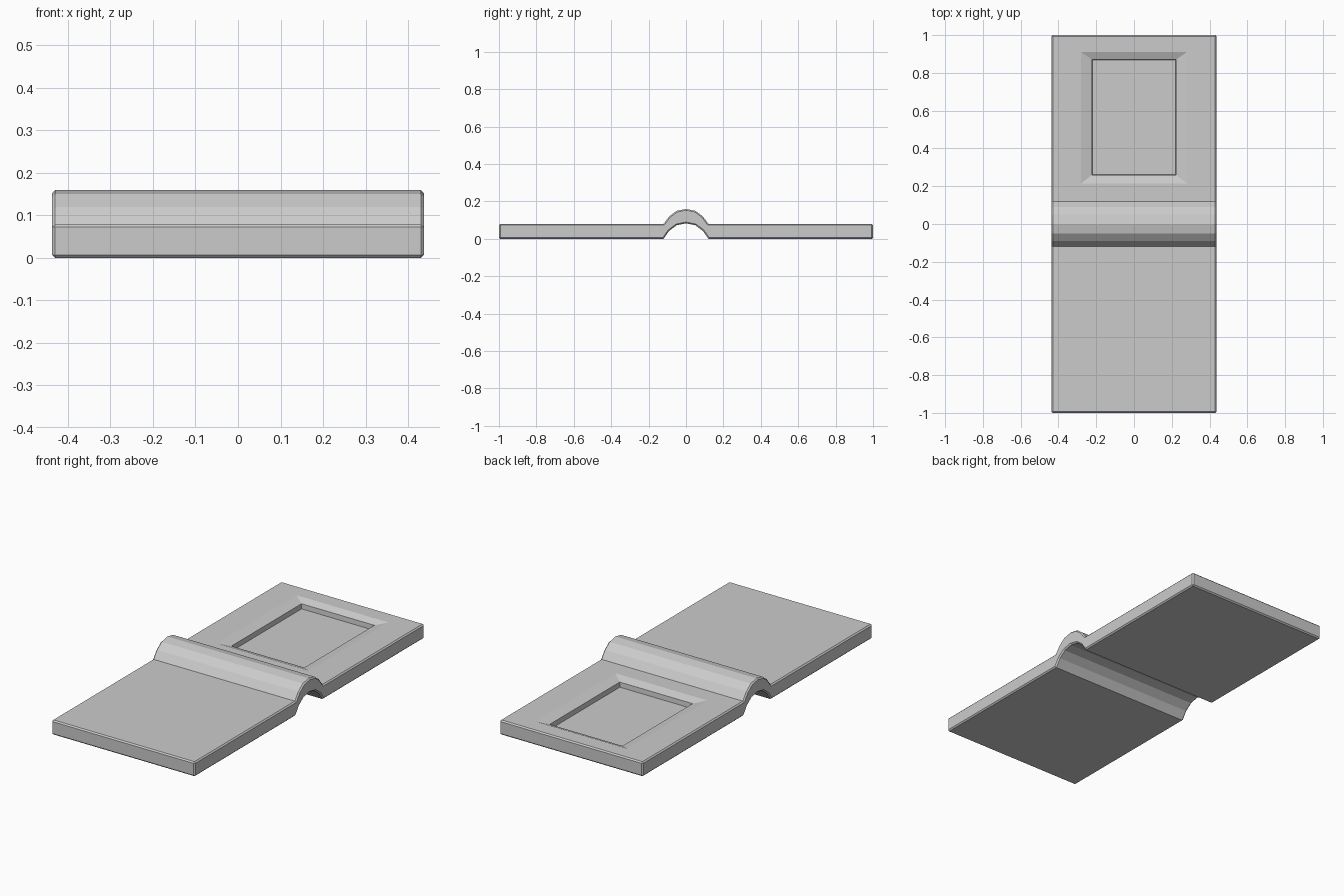
import bpy, bmesh

if "Cube" in bpy.data.objects:
    bpy.data.objects.remove(bpy.data.objects["Cube"])

W = 0.437   # half width
T = 0.08    # plate thickness
BEV = 0.007

# Side profile: two plates joined by a raised arch
arch = [(0.12, 0.0), (0.09, 0.043), (0.05, 0.073), (0.0, 0.083)]
half = arch[:-1]
curve = [(-y, z) for y, z in half] + [arch[-1]] + half[::-1]
bottom = [(-1.0, 0.0)] + curve + [(1.0, 0.0)]
top = [(-1.0, T)] + [(y, z + T - 0.003 * (z > 0)) for y, z in curve] + [(1.0, T)]
profile = bottom + top[::-1]

bm = bmesh.new()
face = bm.faces.new([bm.verts.new((-W, y, z)) for y, z in profile])
res = bmesh.ops.extrude_face_region(bm, geom=[face])
moved = [v for v in res["geom"] if isinstance(v, bmesh.types.BMVert)]
bmesh.ops.translate(bm, verts=moved, vec=(2 * W, 0, 0))
bmesh.ops.recalc_face_normals(bm, faces=bm.faces[:])

# Chamfer the outer rim: side outlines and both ends
rim = []
for e in bm.edges:
    a, b = e.verts
    on_side = abs(a.co.x - b.co.x) < 1e-5
    on_end = abs(a.co.y) > 0.99 and abs(b.co.y) > 0.99
    if on_side or on_end:
        rim.append(e)
bmesh.ops.bevel(bm, geom=rim, offset=BEV, segments=1, affect='EDGES', clamp_overlap=True)
bm.normal_update()

# Recessed panel on the rear plate: shallow slope, steep wall, floor
panel = max((f for f in bm.faces if f.normal.z > 0.99 and f.calc_center_median().y > 0.3),
            key=lambda f: f.calc_area())


def inset_to(f, x, y0, y1, z):
    mid = f.calc_center_median()
    bmesh.ops.inset_individual(bm, faces=[f], thickness=0.005)
    for v in f.verts:
        v.co = (x if v.co.x > mid.x else -x, y1 if v.co.y > mid.y else y0, z)


inset_to(panel, 0.28, 0.215, 0.91, T)
inset_to(panel, 0.222, 0.26, 0.87, T - 0.016)
inset_to(panel, 0.22, 0.262, 0.868, T - 0.043)

mesh = bpy.data.meshes.new("arched_plate")
bm.to_mesh(mesh)
bm.free()
obj = bpy.data.objects.new("arched_plate", mesh)
bpy.context.collection.objects.link(obj)
